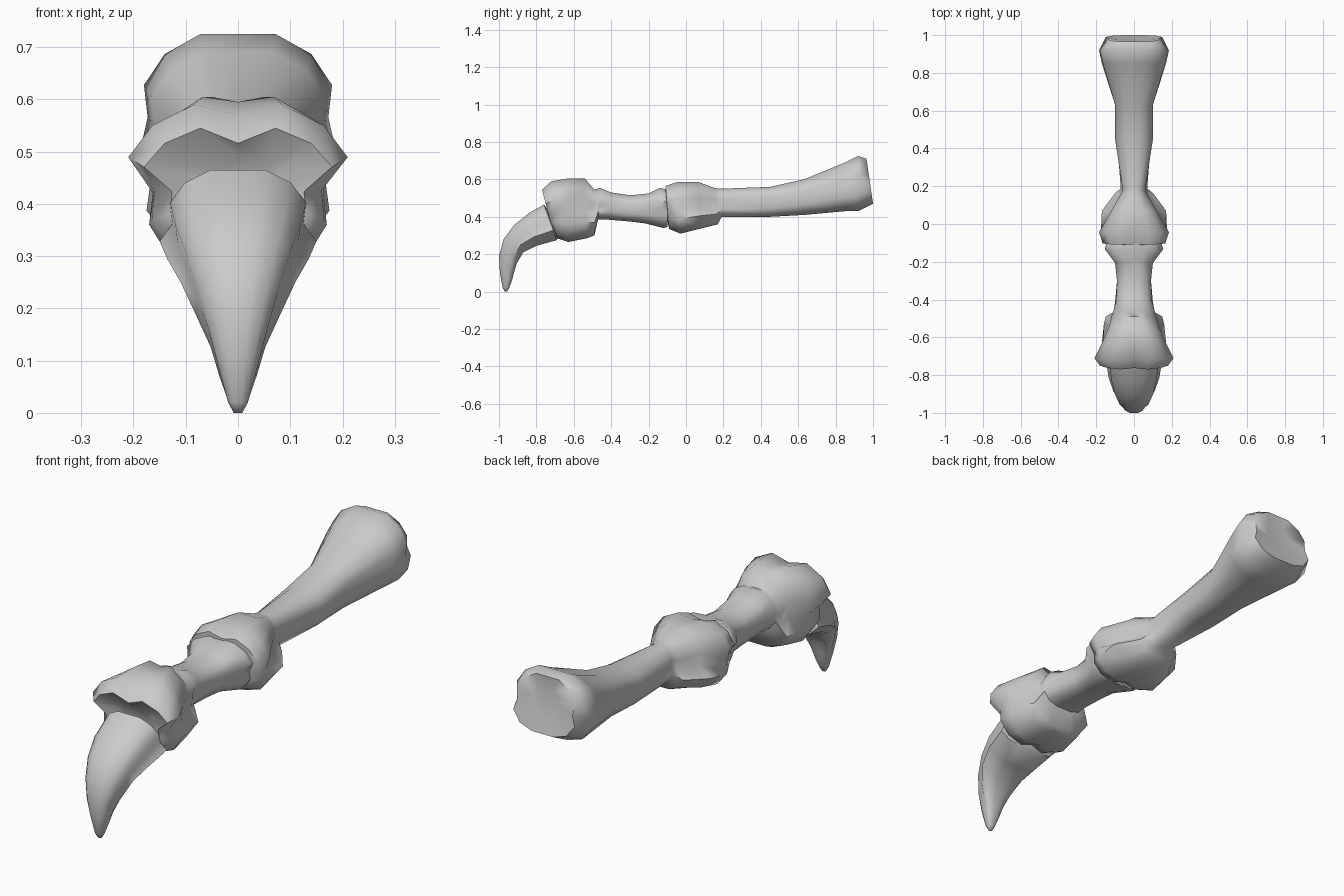
import bpy
import bmesh
import math
from mathutils import Vector

if "Cube" in bpy.data.objects:
    bpy.data.objects.remove(bpy.data.objects["Cube"], do_unlink=True)


def half_profile(upper, lower):
    """Right half of a bone section as (half width, height fraction), top to bottom."""
    waist = 0.93 * min(upper, lower) + 0.03 * max(upper, lower)
    return [
        (0, 1), (0.4 * upper, 1), (0.78 * upper, 0.87), (upper, 0.67),
        (waist, 0.46), (lower, 0.28), (0.75 * lower, 0.08), (0.35 * lower, 0), (0, 0),
    ]


def section(bm, top_y, top_z, low_y, low_z, upper, lower, groove):
    """Closed ring of vertices, symmetric about x, spanning a top and a bottom point."""
    top = Vector((0, top_y, top_z))
    low = Vector((0, low_y, low_z))
    dent = (top - low).normalized() * groove
    half = []
    for width, height in half_profile(upper, lower):
        half.append(low.lerp(top, height) + Vector((width, 0, 0)))
    half[0] -= dent
    half[-1] += dent
    mirrored = [Vector((-p.x, p.y, p.z)) for p in reversed(half[1:-1])]
    return [bm.verts.new(p) for p in half + mirrored]


def loft(name, rows):
    """Skin a row of sections into one closed, smooth shaded bone."""
    bm = bmesh.new()
    rings = [section(bm, *row) for row in rows]
    for ring, following in zip(rings, rings[1:]):
        for i in range(len(ring)):
            j = (i + 1) % len(ring)
            bm.faces.new((ring[i], ring[j], following[j], following[i]))
    bm.faces.new(rings[0])
    bm.faces.new(rings[-1])
    bmesh.ops.recalc_face_normals(bm, faces=bm.faces)
    mesh = bpy.data.meshes.new(name)
    bm.to_mesh(mesh)
    bm.free()
    bone = bpy.data.objects.new(name, mesh)
    bpy.context.collection.objects.link(bone)
    bpy.ops.object.select_all(action="DESELECT")
    bone.select_set(True)
    bpy.context.view_layer.objects.active = bone
    bpy.ops.object.shade_smooth_by_angle(angle=math.radians(65))
    return bone


# Each row: top y, top z, bottom y, bottom z, upper half width, lower half width, groove

# Long rear bone: front knuckle, narrow neck, flared rear head
loft("long_bone", [
    (-.11, .52, -.1, .38, .09, .09, 0),
    (-.11, .565, -.09, .335, .165, .145, .015),
    (-.05, .585, -.03, .31, .185, .175, .01),
    (.07, .585, .07, .335, .12, .17, 0),
    (.15, .555, .17, .36, .07, .1, 0),
    (.18, .55, .19, .4, .06, .07, 0),
    (.45, .56, .45, .4, .1, .09, 0),
    (.63, .6, .63, .41, .1, .1, 0),
    (.85, .69, .85, .43, .165, .17, 0),
    (.92, .725, .92, .43, .18, .185, 0),
    (.965, .71, 1, .47, .14, .15, 0),
    (.96, .65, .985, .53, .06, .06, 0),
])

# Middle bone: rear socket, waisted shaft, broad front knuckle
loft("middle_bone", [
    (-.1, .51, -.1, .39, .08, .08, 0),
    (-.1, .545, -.1, .345, .145, .13, 0),
    (-.14, .555, -.12, .34, .155, .13, .02),
    (-.2, .525, -.22, .365, .1, .09, 0),
    (-.3, .515, -.3, .375, .09, .09, 0),
    (-.4, .53, -.42, .385, .095, .1, 0),
    (-.46, .555, -.47, .385, .11, .11, 0),
    (-.49, .545, -.49, .3, .12, .15, 0),
    (-.54, .605, -.53, .285, .13, .16, .01),
    (-.63, .605, -.63, .265, .17, .17, .01),
    (-.72, .59, -.69, .285, .21, .165, .02),
    (-.77, .545, -.71, .32, .18, .13, .03),
    (-.73, .49, -.69, .38, .08, .07, 0),
])

# Claw: hooked and tapering to a blunt tip
loft("claw", [
    (-.72, .42, -.68, .32, .08, .08, 0),
    (-.76, .465, -.69, .275, .13, .15, 0),
    (-.84, .42, -.8, .245, .12, .135, 0),
    (-.92, .355, -.87, .21, .1, .11, 0),
    (-.975, .28, -.905, .15, .078, .08, 0),
    (-1, .19, -.92, .1, .056, .052, 0),
    (-.995, .1, -.93, .06, .037, .036, 0),
    (-.98, .02, -.945, .02, .019, .018, 0),
    (-.968, 0, -.956, 0, .008, .008, 0),
])
